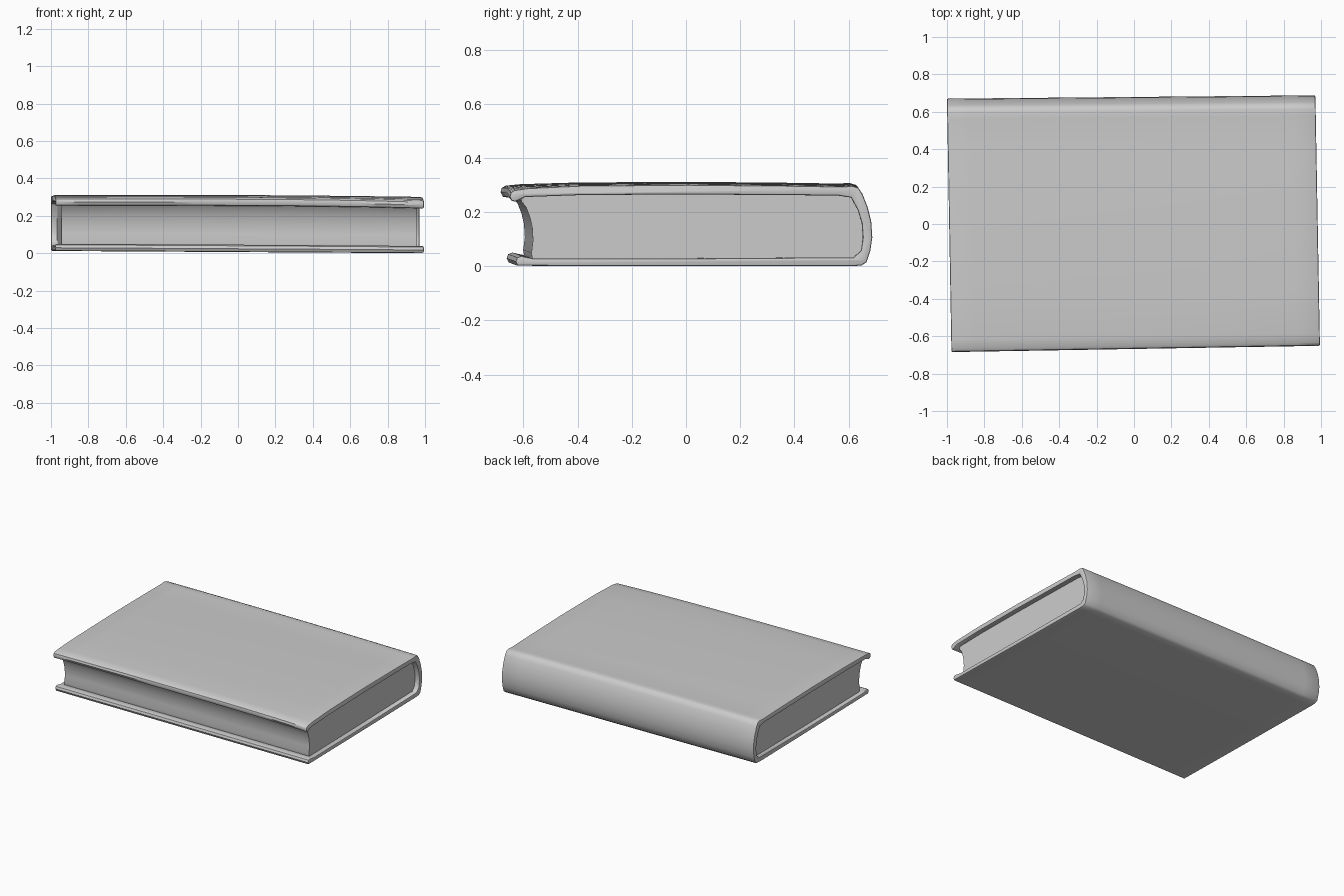
import bpy, bmesh

if "Cube" in bpy.data.objects:
    bpy.data.objects.remove(bpy.data.objects["Cube"])

STATIONS = 16


def warp(x, y, z):
    """Slight skew and sag of a worn hardback."""
    t = y / 0.67
    front = max(0.0, -t)
    nx = x - 0.003 - 0.012 * t
    ny = y + x * (0.009 + 0.008 * front)
    top = z / 0.3
    nz = z + 0.012 * (1 - x) / 2 * (1 - top)          # lower board lifts at left
    nz -= top * (0.005 * x * x + 0.005 * x)           # upper board sags at right
    nz -= top * front ** 6 * 0.008 * max(0, x) ** 3   # drooping front corner
    return nx, ny, nz


def loft(name, profile, x0, x1):
    """Sweep a closed y/z profile along x, then cap both ends."""
    bm = bmesh.new()
    rings = []
    for i in range(STATIONS + 1):
        x = x0 + (x1 - x0) * i / STATIONS
        rings.append([bm.verts.new(warp(x, y, z)) for y, z in profile])
    n = len(profile)
    for a, b in zip(rings, rings[1:]):
        for j in range(n):
            k = (j + 1) % n
            bm.faces.new((a[j], a[k], b[k], b[j]))
    bm.faces.new(rings[0])
    bm.faces.new(rings[-1])
    bmesh.ops.recalc_face_normals(bm, faces=bm.faces)
    me = bpy.data.meshes.new(name)
    bm.to_mesh(me)
    bm.free()
    ob = bpy.data.objects.new(name, me)
    bpy.context.collection.objects.link(ob)
    return ob


# Cover: lower board, rounded spine and upper board in one C profile
outer = [(-0.638, 0.002), (0.0, 0.0), (0.60, 0.0), (0.64, 0.003), (0.658, 0.016),
         (0.672, 0.06), (0.679, 0.11), (0.675, 0.17), (0.662, 0.225),
         (0.643, 0.275), (0.627, 0.300), (0.605, 0.307), (0.57, 0.304),
         (0.4, 0.307), (0.0, 0.311), (-0.4, 0.308), (-0.60, 0.302), (-0.65, 0.297)]
upper_lip = [(-0.664, 0.288), (-0.668, 0.272), (-0.660, 0.255), (-0.645, 0.252)]
inner = [(-0.61, 0.268), (-0.4, 0.272), (0.0, 0.274), (0.55, 0.270), (0.60, 0.262),
         (0.625, 0.215), (0.64, 0.165), (0.644, 0.11), (0.637, 0.06), (0.61, 0.034),
         (0.0, 0.030), (-0.58, 0.030)]
lower_lip = [(-0.625, 0.040), (-0.640, 0.034), (-0.646, 0.018)]
cover = loft("book_cover", outer + upper_lip + inner + lower_lip, -0.985, 0.985)
bev = cover.modifiers.new("soft_ends", 'BEVEL')
bev.width = 0.007
bev.segments = 2
bev.limit_method = 'ANGLE'
bev.angle_limit = 1.2

# Page block: hollow fore-edge, back buried inside the spine
pages_profile = [(-0.580, 0.015), (-0.586, 0.05), (-0.580, 0.10), (-0.583, 0.15),
                 (-0.592, 0.19), (-0.606, 0.228), (-0.624, 0.252), (-0.615, 0.285),
                 (0.0, 0.290), (0.61, 0.285), (0.645, 0.20), (0.660, 0.11),
                 (0.645, 0.03), (0.60, 0.015)]
pages = loft("page_block", pages_profile, -0.952, 0.950)
pages.hide_render = True
pages.hide_set(True)

# Join pages and cover into one skin
join = cover.modifiers.new("join_pages", 'BOOLEAN')
join.operation = 'UNION'
join.solver = 'EXACT'
join.object = pages

bpy.context.view_layer.objects.active = cover
cover.select_set(True)
for m in ("soft_ends", "join_pages"):
    bpy.ops.object.modifier_apply(modifier=m)
bpy.data.objects.remove(pages)
cover.name = "book"
bpy.ops.object.shade_smooth_by_angle(angle=0.7)
